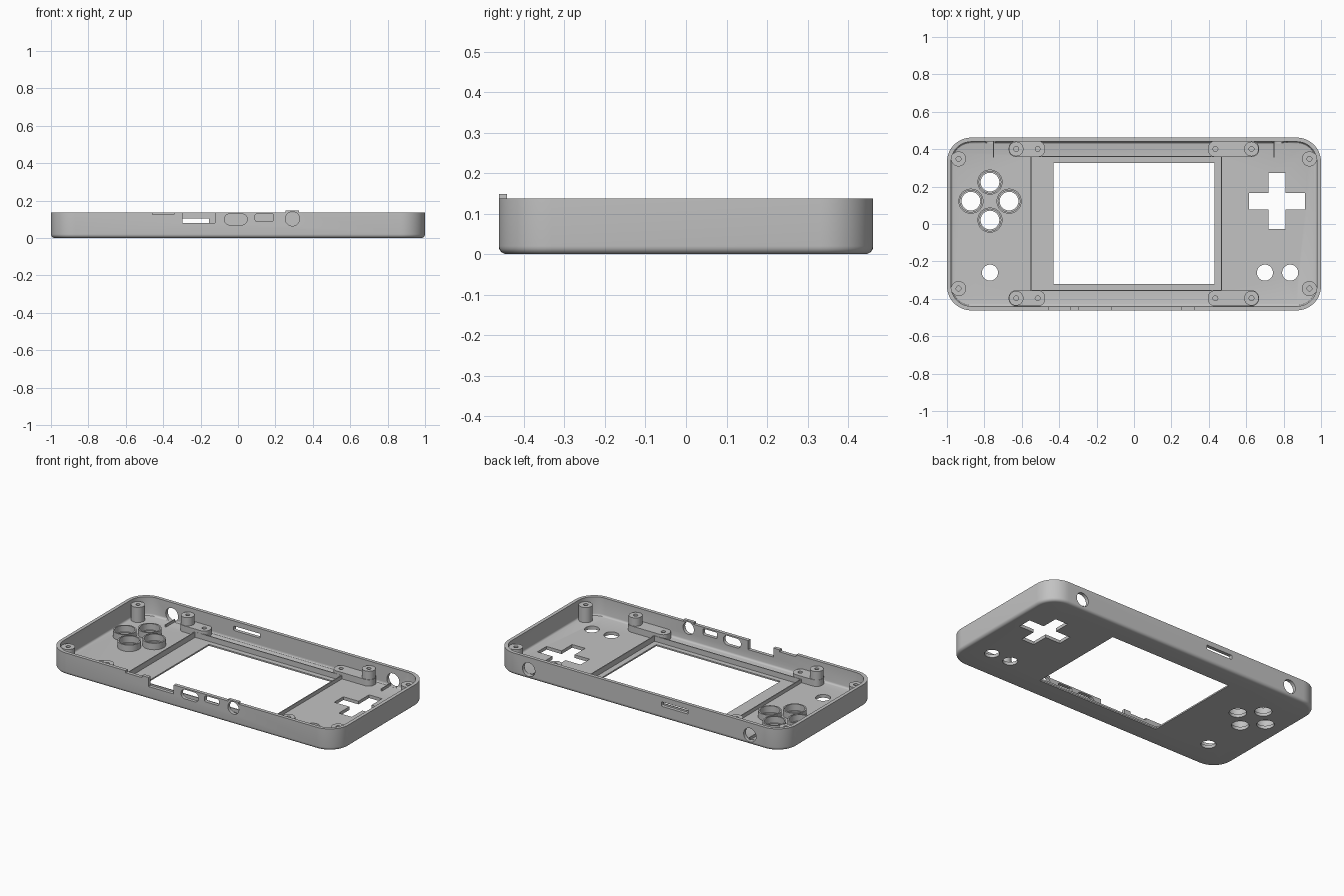
import bpy, bmesh
from math import sin, cos, pi, radians

if "Cube" in bpy.data.objects:
    bpy.data.objects.remove(bpy.data.objects["Cube"])

HALF_X, HALF_Y, RIM = 1.0, 0.462, 0.137
FLOOR, WALL, CORNER = 0.02, 0.022, 0.13

grey = bpy.data.materials.new("grey plastic")
grey.use_nodes = True
grey.diffuse_color = (0.54, 0.54, 0.54, 1)
grey.node_tree.nodes["Principled BSDF"].inputs["Base Color"].default_value = grey.diffuse_color


def finish(name, bm, material=True):
    bmesh.ops.recalc_face_normals(bm, faces=bm.faces)
    mesh = bpy.data.meshes.new(name)
    bm.to_mesh(mesh)
    bm.free()
    obj = bpy.data.objects.new(name, mesh)
    bpy.context.collection.objects.link(obj)
    if material:
        mesh.materials.append(grey)
    return obj


def rounded_rect(cx, cy, hx, hy, r, seg=10):
    pts = []
    for q, (sx, sy) in enumerate([(1, 1), (-1, 1), (-1, -1), (1, -1)]):
        for i in range(seg + 1):
            a = (q + i / seg) * pi / 2
            pts.append((cx + sx * (hx - r) + r * cos(a), cy + sy * (hy - r) + r * sin(a)))
    return pts


def circle(cx, cy, r, n=40):
    return [(cx + r * cos(2 * pi * i / n), cy + r * sin(2 * pi * i / n)) for i in range(n)]


def box(x0, x1, y0, y1):
    return [(x0, y0), (x1, y0), (x1, y1), (x0, y1)]


def bridge(bm, a, b):
    for i in range(len(a)):
        j = (i + 1) % len(a)
        bm.faces.new((a[i], a[j], b[j], b[i]))


def prism(bm, outline, lo, hi, axis="z"):
    """Extrude an outline along z, or along y with the outline in x and z."""
    place = (lambda p, h: (p[0], p[1], h)) if axis == "z" else (lambda p, h: (p[0], h, p[1]))
    a, b = ([bm.verts.new(place(p, h)) for p in outline] for h in (lo, hi))
    bridge(bm, a, b)
    bm.faces.new(a)
    bm.faces.new(b)


def part(name, outline, lo, hi, material=True):
    bm = bmesh.new()
    prism(bm, outline, lo, hi)
    return finish(name, bm, material)


def tube(name, outer, inner, lo, hi):
    bm = bmesh.new()
    loops = [[bm.verts.new((x, y, z)) for x, y in outline]
             for outline, z in ((outer, lo), (outer, hi), (inner, hi), (inner, lo))]
    for i in range(4):
        bridge(bm, loops[i], loops[(i + 1) % 4])
    return finish(name, bm)


def cut(obj, cutter):
    mod = obj.modifiers.new("cut", "BOOLEAN")
    mod.operation, mod.solver, mod.object = "DIFFERENCE", "EXACT", cutter
    bpy.context.view_layer.objects.active = obj
    bpy.ops.object.modifier_apply(modifier=mod.name)


# Shell: open tray with rounded lower edge, lofted from inset outlines
FILLET = 0.02
section = [(FILLET * (1 - sin(a)), FILLET * (1 - cos(a))) for a in (radians(18 * i) for i in range(6))]
section += [(0, RIM), (WALL, RIM)]
section += [(WALL + 0.012 * (1 - cos(a)), FLOOR + 0.012 * (1 - sin(a))) for a in (radians(30 * i) for i in range(4))]
bm = bmesh.new()
loops = [[bm.verts.new((x, y, z)) for x, y in
          rounded_rect(0, 0, HALF_X - d, HALF_Y - d, CORNER - d, 12)] for d, z in section]
for a, b in zip(loops, loops[1:]):
    bridge(bm, a, b)
bm.faces.new(loops[0])
bm.faces.new(loops[-1])
shell = finish("shell", bm)

# Tab above the round front socket
tab = part("socket_tab", box(0.253, 0.327, -HALF_Y, -HALF_Y + 0.02), 0.12, 0.148)

# Screen recess and window
recess = part("screen_recess_cutter", box(-0.548, 0.465, -0.352, 0.358), 0.009, 0.08, False)
window = part("screen_window_cutter", box(-0.43, 0.43, -0.32, 0.325), -0.1, 0.1, False)

# Openings in floor and walls
bm = bmesh.new()
buttons = [(-0.77, 0.224), (-0.872, 0.122), (-0.668, 0.122), (-0.77, 0.021)]
for x, y in buttons:
    prism(bm, circle(x, y, 0.05), -0.1, 0.08)
for x in (-0.77, 0.70, 0.835):
    prism(bm, circle(x, -0.26, 0.043), -0.1, 0.08)
px, py, arm, w = 0.765, 0.122, 0.15, 0.045
cross = [(w, w), (w, arm), (-w, arm), (-w, w), (-arm, w), (-arm, -w),
         (-w, -w), (-w, -arm), (w, -arm), (w, -w), (arm, -w), (arm, w)]
prism(bm, [(px + x, py + y) for x, y in cross], -0.1, 0.08)
front, back = (-0.6, -0.43), (0.43, 0.6)
prism(bm, box(-0.457, -0.342, 0.124, 0.2), *front, "y")
prism(bm, box(-0.298, -0.123, 0.08, 0.2), *front, "y")
prism(bm, rounded_rect(-0.012, 0.099, 0.061, 0.029, 0.028), *front, "y")
prism(bm, rounded_rect(0.141, 0.109, 0.049, 0.019, 0.008), *front, "y")
prism(bm, circle(0.291, 0.102, 0.038), *front, "y")
for x in (-0.767, 0.769):
    prism(bm, circle(x, 0.06, 0.043), *back, "y")
prism(bm, rounded_rect(-0.246, 0.091, 0.092, 0.014, 0.005), *back, "y")
openings = finish("openings_cutter", bm, False)
for cutter in (openings, recess, window):
    cut(shell, cutter)
cut(tab, openings)

# Guide collars around the action buttons, wider than the floor holes
parts = [shell, tab]
for x, y in buttons:
    parts.append(tube("button_collar", circle(x, y, 0.067), circle(x, y, 0.058), 0.01, 0.06))

# Thin frame locating the screen
parts.append(tube("screen_frame", box(-0.554, 0.471, -0.358, 0.364),
                  box(-0.548, 0.465, -0.352, 0.358), 0.007, 0.042))

# Screw bosses and mounting plates
corner_posts = [(x, y) for x in (-0.938, 0.938) for y in (-0.345, 0.348)]
rows = (-0.397, 0.401)
inner_posts = [(x, y) for x in (-0.63, 0.628) for y in rows]
plate_holes = [(x, y) for x in (-0.515, 0.435) for y in rows]
bm = bmesh.new()
for points, top in ((corner_posts, 0.115), (inner_posts, 0.112), (plate_holes, 0.06)):
    for x, y in points:
        prism(bm, circle(x, y, 0.013, 20), top - 0.035, top + 0.01)
screw_holes = finish("screw_hole_cutter", bm, False)
drilled = [part("corner_boss", circle(x, y, 0.04), 0.012, 0.115) for x, y in corner_posts]
for y in rows:
    for x0, x1 in ((-0.67, -0.475), (0.395, 0.668)):
        outline = rounded_rect((x0 + x1) / 2, y, (x1 - x0) / 2, 0.042, 0.038)
        drilled.append(part("mounting_plate", outline, 0.012, 0.06))
for x, y in inner_posts:
    drilled.append(part("inner_boss", circle(x, y, 0.039), 0.055, 0.112))
for obj in drilled:
    cut(obj, screw_holes)
parts += drilled

# Low fins beside the back wall holes
for x in (-0.752, 0.748):
    parts.append(part("floor_fin", box(x - 0.003, x + 0.003, 0.355, 0.445), 0.012, 0.035))

for cutter in (openings, recess, window, screw_holes):
    bpy.data.objects.remove(cutter)

bpy.ops.object.select_all(action="DESELECT")
for obj in parts:
    obj.select_set(True)
bpy.context.view_layer.objects.active = shell
bpy.ops.object.shade_smooth_by_angle(angle=radians(30))
